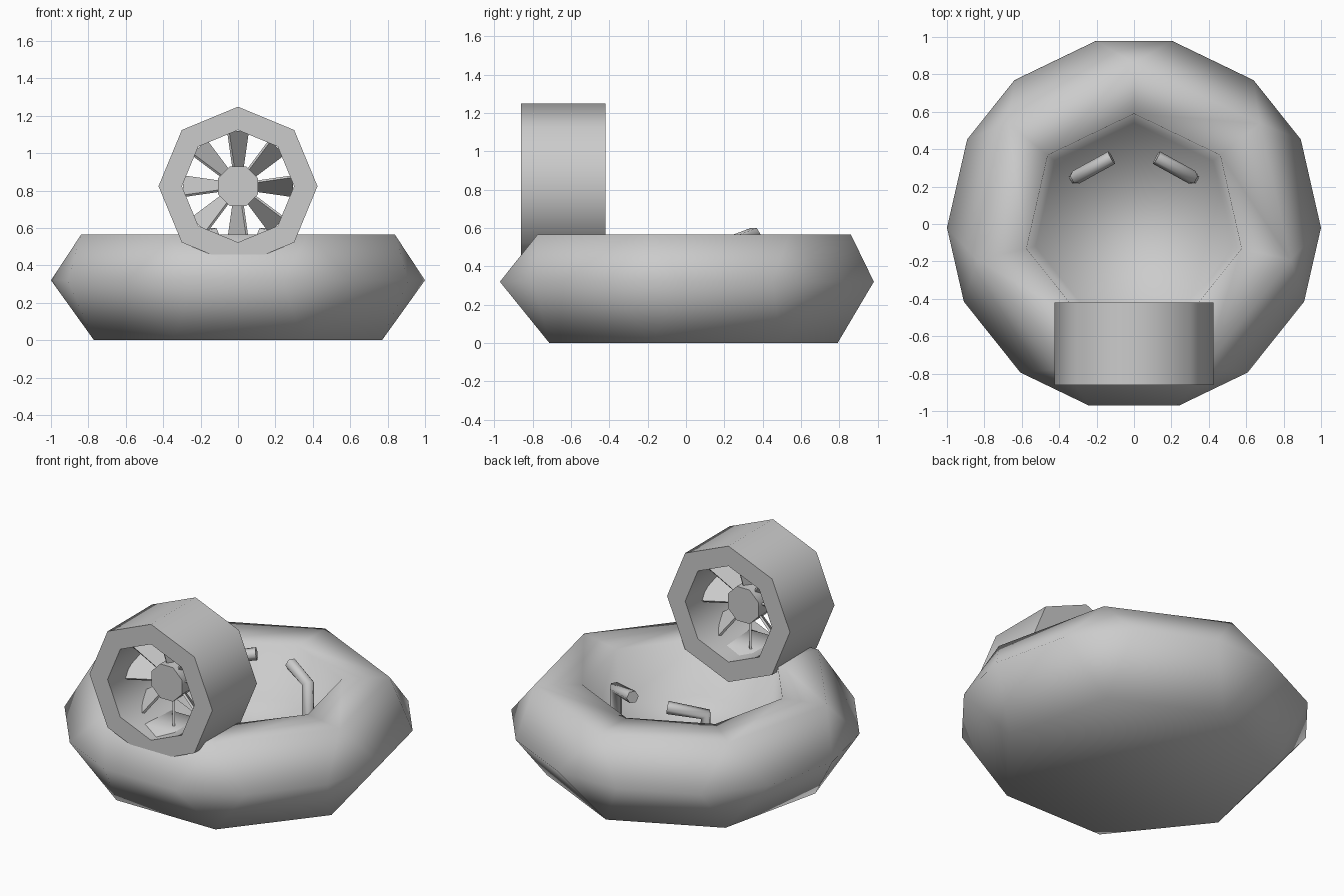
import bpy, bmesh
from math import sin, cos, pi, radians
from mathutils import Matrix, Vector

if "Cube" in bpy.data.objects:
    bpy.data.objects.remove(bpy.data.objects["Cube"])


def make_object(name, bm, angle=None):
    bmesh.ops.recalc_face_normals(bm, faces=bm.faces)
    me = bpy.data.meshes.new(name)
    bm.to_mesh(me)
    bm.free()
    ob = bpy.data.objects.new(name, me)
    bpy.context.collection.objects.link(ob)
    bpy.ops.object.select_all(action='DESELECT')
    ob.select_set(True)
    bpy.context.view_layer.objects.active = ob
    if angle is None:
        bpy.ops.object.shade_smooth()
    else:
        bpy.ops.object.shade_smooth_by_angle(angle=radians(angle))
    return ob


# Hull: seven-sided tub whose widest ring has doubled corners
N = 7
corner = [pi / 2 + 2 * pi * i / N for i in range(N)]
bm = bmesh.new()


def ring(angles, r, z):
    return [bm.verts.new((r * cos(a), r * sin(a), z)) for a in angles]


bottom = ring(corner, 0.79, 0)
wide = ring([a + s * radians(11.7) for a in corner for s in (-1, 1)], 1.0, 0.32)
top = ring(corner, 0.86, 0.565)
rim = ring(corner, 0.59, 0.56)
floor = ring(corner, 0.54, 0.23)
for i in range(N):
    j = (i + 1) % N
    a, b, c = wide[2 * i], wide[2 * i + 1], wide[2 * j]
    for edge in (bottom, top):
        bm.faces.new((edge[i], a, b))
        bm.faces.new((edge[i], b, c, edge[j]))
    for lo, hi in ((top, rim), (rim, floor)):
        bm.faces.new((lo[i], lo[j], hi[j], hi[i]))
bm.faces.new(bottom)
bm.faces.new(floor)
make_object("hull", bm)

# Fan duct: octagonal tube along y
FAN_Z = 0.823
bm = bmesh.new()
loops = []
for r, y in ((0.425, -0.86), (0.425, -0.42), (0.30, -0.42), (0.30, -0.86)):
    loops.append([bm.verts.new((r * sin(k * pi / 4), y, FAN_Z + r * cos(k * pi / 4)))
                  for k in range(8)])
for n in range(4):
    p, q = loops[n], loops[(n + 1) % 4]
    for k in range(8):
        m = (k + 1) % 8
        bm.faces.new((p[k], p[m], q[m], q[k]))
make_object("fan_duct", bm, 50)

# Fan hub
bm = bmesh.new()
bmesh.ops.create_cone(bm, cap_ends=True, segments=8, radius1=0.115, radius2=0.115, depth=0.14,
                      matrix=Matrix.Translation((0, -0.635, FAN_Z))
                      @ Matrix.Rotation(pi / 2, 4, 'X') @ Matrix.Rotation(pi / 8, 4, 'Z'))
make_object("fan_hub", bm, 50)

# Fan blades: eight tapered, pitched blades
bm = bmesh.new()
pitch = radians(54)
for k in range(8):
    place = Matrix.Translation((0, -0.635, FAN_Z)) @ Matrix.Rotation(k * pi / 4, 4, 'Y') \
        @ Matrix.Rotation(pitch, 4, 'Z')
    cube = bmesh.ops.create_cube(bm, size=1)["verts"]
    for v in cube:
        tip = v.co.z > 0
        chord = 0.18 if tip else 0.08
        v.co = place @ Vector((v.co.x * chord, v.co.y * 0.014, 0.295 if tip else 0.09))
make_object("fan_blades", bm, 30)

# Steering handles: post bent into an inward grip
for side, name in ((-1, "left_handle"), (1, "right_handle")):
    cu = bpy.data.curves.new(name, 'CURVE')
    cu.dimensions = '3D'
    cu.bevel_depth = 0.038
    cu.bevel_resolution = 1
    cu.use_fill_caps = True
    sp = cu.splines.new('POLY')
    path = [(0.31, 0.25, 0.21), (0.31, 0.25, 0.535), (0.12, 0.355, 0.567)]
    sp.points.add(len(path) - 1)
    for pt, (x, y, z) in zip(sp.points, path):
        pt.co = (side * x, y, z, 1)
    ob = bpy.data.objects.new(name, cu)
    bpy.context.collection.objects.link(ob)
